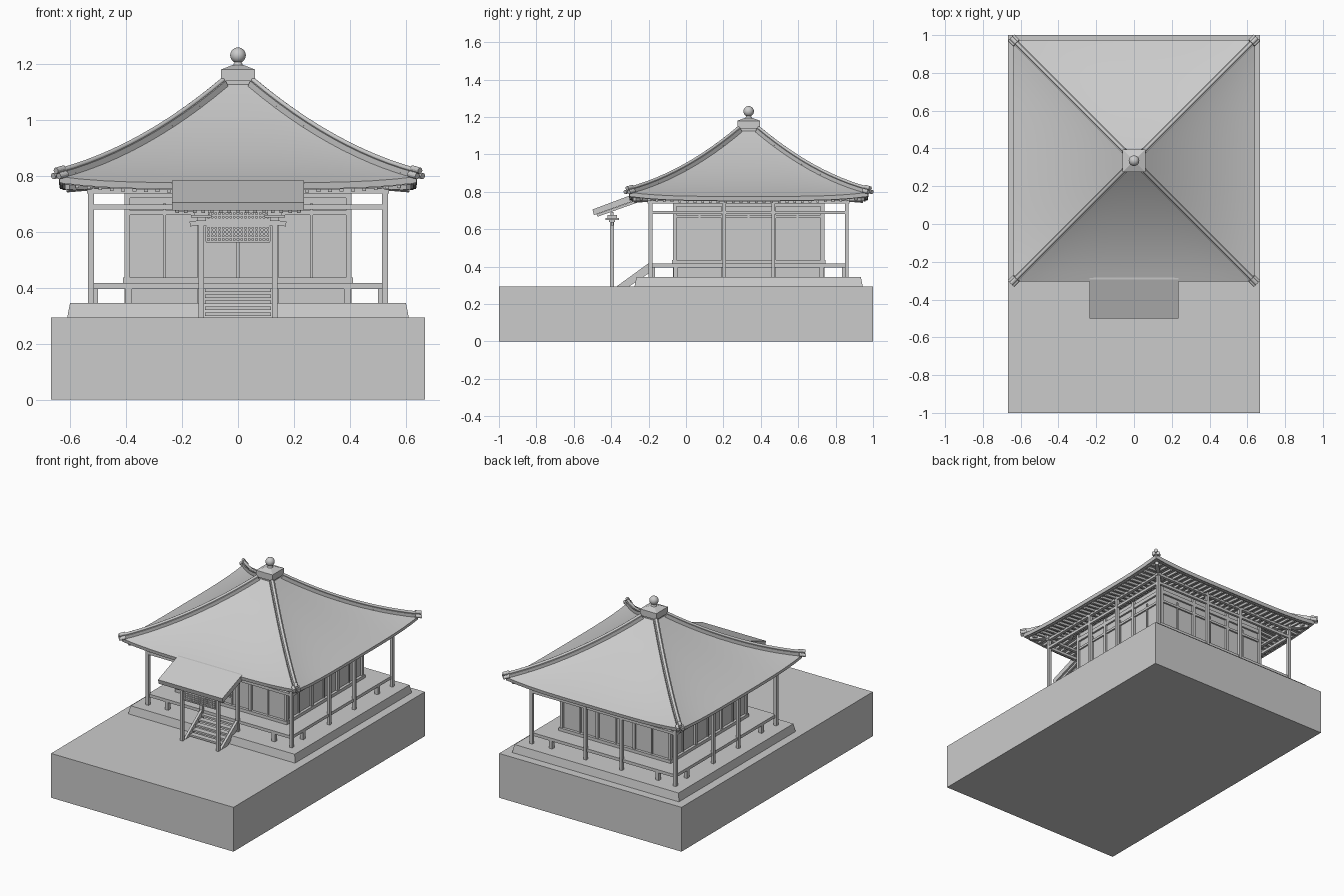
import bpy, bmesh, math
from mathutils import Vector, Matrix

cube = bpy.data.objects.get("Cube")
if cube:
    bpy.data.objects.remove(cube)

grey = bpy.data.materials.new("plain_grey")
grey.use_nodes = True
grey.diffuse_color = (0.6, 0.6, 0.6, 1)
grey.node_tree.nodes["Principled BSDF"].inputs["Base Color"].default_value = (0.6, 0.6, 0.6, 1)

CY = 0.335      # centre of the hall in y
EAVE = 0.64     # half width of the roof
GROUND = 0.293
PLINTH = 0.345


def add_object(name, data):
    obj = bpy.data.objects.new(name, data)
    data.materials.append(grey)
    bpy.context.collection.objects.link(obj)
    return obj


def finish(name, bm):
    bmesh.ops.recalc_face_normals(bm, faces=bm.faces)
    mesh = bpy.data.meshes.new(name)
    bm.to_mesh(mesh)
    bm.free()
    return add_object(name, mesh)


def smooth(obj, angle):
    bpy.ops.object.select_all(action='DESELECT')
    obj.select_set(True)
    bpy.context.view_layer.objects.active = obj
    bpy.ops.object.shade_smooth_by_angle(angle=math.radians(angle))


def box(bm, x, y, z):
    """Box from (min, max) ranges."""
    rng = (x, y, z)
    mid = Matrix.Translation([(a + b) / 2 for a, b in rng])
    bmesh.ops.create_cube(bm, size=1, matrix=mid @ Matrix.Diagonal([b - a for a, b in rng] + [1]))


def bar(bm, p, q, w, h):
    """Straight bar of width w and height h between two points."""
    p, q = Vector(p), Vector(q)
    turn = (q - p).to_track_quat('Y', 'Z').to_matrix().to_4x4()
    mat = Matrix.Translation((p + q) / 2) @ turn @ Matrix.Diagonal((w, (q - p).length, h, 1))
    bmesh.ops.create_cube(bm, size=1, matrix=mat)


def side(k, along, out, z):
    """Point on side k of the hall; side 0 is the front."""
    c, s = [(1, 0), (0, 1), (-1, 0), (0, -1)][k]
    return Vector((along * c + out * s, CY + along * s - out * c, z))


def side_box(bm, k, along, out, z):
    a, b = side(k, along[0], out[0], z[0]), side(k, along[1], out[1], z[1])
    box(bm, *[(min(u, v), max(u, v)) for u, v in zip(a, b)])


def prism(bm, profile, x0, x1):
    """Extrude a (y, z) profile along x."""
    face = bm.faces.new([bm.verts.new((x0, y, z)) for y, z in profile])
    new = bmesh.ops.extrude_face_region(bm, geom=[face])["geom"]
    bmesh.ops.translate(bm, vec=(x1 - x0, 0, 0), verts=[v for v in new if isinstance(v, bmesh.types.BMVert)])


# Ground block and plinth with battered sides
bm = bmesh.new()
box(bm, (-0.667, 0.667), (-1, 1), (0, GROUND))
finish("ground_block", bm)

bm = bmesh.new()
bmesh.ops.create_cone(bm, cap_ends=True, segments=4, radius1=0.61 * math.sqrt(2), radius2=0.6 * math.sqrt(2),
                      depth=PLINTH - GROUND, matrix=Matrix.Translation((0, CY, (PLINTH + GROUND) / 2))
                      @ Matrix.Rotation(math.pi / 4, 4, 'Z'))
finish("plinth", bm)

# Veranda deck, its stub legs, and the inner hall
bm = bmesh.new()
box(bm, (-0.525, 0.525), (CY - 0.525, CY + 0.525), (0.396, 0.416))
finish("veranda_deck", bm)

bm = bmesh.new()
box(bm, (-0.392, 0.392), (CY - 0.392, CY + 0.392), (PLINTH, 0.78))
finish("hall_core", bm)

posts, beams, stubs, frame = [bmesh.new() for _ in range(4)]
for k in range(4):
    for a in (-0.525, -0.131, 0.131):
        side_box(posts, k, (a - 0.01, a + 0.01), (0.515, 0.535), (PLINTH, 0.765))
    for a in (-0.39, 0.39):
        side_box(stubs, k, (a - 0.012, a + 0.012), (0.5, 0.524), (PLINTH, 0.4))
    side_box(beams, k, (-0.525, 0.525), (0.517, 0.533), (0.68, 0.698))
    side_box(beams, k, (-0.54, 0.54), (0.515, 0.535), (0.737, 0.754))
    # wall posts, thin mullions, sill and lintels
    for a in (-0.395, -0.135, 0.135):
        side_box(frame, k, (a - 0.01, a + 0.01), (0.385, 0.405), (PLINTH, 0.77))
    for a in (-0.262, 0, 0.262):
        side_box(frame, k, (a - 0.005, a + 0.005), (0.39, 0.399), (0.42, 0.7))
    for z0, z1, out in ((0.416, 0.436, 0.41), (0.66, 0.675, 0.402), (0.72, 0.745, 0.404)):
        side_box(frame, k, (-out, out), (0.385, out), (z0, z1))
finish("veranda_posts", posts)
finish("tie_beams", beams)
finish("deck_stubs", stubs)
finish("wall_frame", frame)


# Curved pyramid roof: rings from the top to the eave, then back along the soffit
def lift(d, s):
    return 0.022 * (d / EAVE) ** 2 * abs(s) ** 4


def roof_z(d, s=0):
    t = (d - 0.05) / (EAVE - 0.05)
    return 1.125 - 0.5 * t + 0.15 * t * t + lift(d, s)


N = 16
STEPS = [0.05 + (EAVE - 0.05) * i / 12 for i in range(13)]
levels = [(d, lambda d, s: roof_z(d, s)) for d in STEPS]
levels += [(EAVE - 0.004, lambda d, s: roof_z(d, s) - 0.024), (0.38, lambda d, s: 0.778)]
bm = bmesh.new()
rings = []
for d, height in levels:
    ring = []
    for k in range(4):
        for i in range(N):
            s = 2 * i / N - 1
            ring.append(bm.verts.new(side(k, s * d, d, height(d, s))))
    rings.append(ring)
for upper, lower in zip(rings, rings[1:]):
    for i in range(4 * N):
        j = (i + 1) % (4 * N)
        bm.faces.new((upper[i], upper[j], lower[j], lower[i]))
bm.faces.new(rings[0])
bm.faces.new(rings[-1])
smooth(finish("main_roof", bm), 18)

# Rafters, hip rafters and eave strip below the roof
bm = bmesh.new()
for k in range(4):
    for i in range(-14, 15):
        a = i * 0.041
        inner = max(0.42, abs(a))
        bar(bm, side(k, a, inner, 0.763), side(k, a, 0.612, 0.747 + lift(0.61, a / 0.61)), 0.014, 0.014)
    bar(bm, side(k, 0.42, 0.42, 0.762), side(k, 0.61, 0.61, 0.762), 0.024, 0.024)
    for i in range(N):
        s, e = 2 * i / N - 1, 2 * (i + 1) / N - 1
        bar(bm, side(k, s * 0.62, 0.62, 0.755 + lift(0.62, s)), side(k, e * 0.62, 0.62, 0.755 + lift(0.62, e)), 0.012, 0.012)
finish("eave_rafters", bm)

# Hip ridges: a flat course with a round cap tile, ending in a cluster of tiles
course = bmesh.new()
ends = bmesh.new()
cap = bpy.data.curves.new("hip_ridge_caps", 'CURVE')
cap.dimensions = '3D'
cap.bevel_depth = 0.009
cap.bevel_resolution = 2
cap.use_fill_caps = True
for k in range(4):
    path = [side(k, d, d, roof_z(d, 1) + 0.004) for d in STEPS]
    for p, q in zip(path, path[1:]):
        bar(course, p, q, 0.03, 0.022)
    spline = cap.splines.new('POLY')
    spline.points.add(len(path) - 1)
    for point, p in zip(spline.points, path):
        point.co = (p.x, p.y, p.z + 0.016, 1)
    outward = (path[-1] - path[-2]).normalized()
    across = outward.cross(Vector((0, 0, 1))).normalized()
    turn = outward.to_track_quat('Z', 'Y').to_matrix().to_4x4()
    for shift, rise in ((-0.014, 0), (0.014, 0), (0, 0.02)):
        at = path[-1] + across * shift + Vector((0, 0, rise)) - outward * 0.005
        bmesh.ops.create_cone(ends, cap_ends=True, segments=12, radius1=0.011, radius2=0.011,
                              depth=0.04, matrix=Matrix.Translation(at) @ turn)
finish("hip_ridge_courses", course)
finish("hip_ridge_ends", ends)
add_object("hip_ridge_caps", cap)

# Finial: square base, low pyramid cap, neck and ball
bm = bmesh.new()
for half, z0, z1 in ((0.047, 1.1, 1.142), (0.06, 1.138, 1.18)):
    box(bm, (-half, half), (CY - half, CY + half), (z0, z1))
bmesh.ops.create_cone(bm, cap_ends=True, segments=4, radius1=0.085, radius2=0.03, depth=0.015,
                      matrix=Matrix.Translation((0, CY, 1.187)) @ Matrix.Rotation(math.pi / 4, 4, 'Z'))
bmesh.ops.create_cone(bm, cap_ends=True, segments=16, radius1=0.02, radius2=0.012, depth=0.02,
                      matrix=Matrix.Translation((0, CY, 1.198)))
finish("finial_base", bm)
bm = bmesh.new()
bmesh.ops.create_uvsphere(bm, u_segments=24, v_segments=14, radius=0.028, matrix=Matrix.Translation((0, CY, 1.23)))
smooth(finish("finial_ball", bm), 40)

# Porch canopy with rafters
bm = bmesh.new()
prism(bm, [(-0.5, 0.705), (-0.295, 0.782), (-0.25, 0.785), (-0.25, 0.762), (-0.492, 0.675)], -0.235, 0.235)
for i in range(-7, 8):
    bar(bm, (i * 0.031, -0.475, 0.673), (i * 0.031, -0.25, 0.753), 0.012, 0.014)
finish("porch_canopy", bm)

# Porch posts, brackets, cross beams and lattice
PY = -0.395
bm = bmesh.new()
for sx in (-1, 1):
    x = sx * 0.131
    box(bm, (x - 0.01, x + 0.01), (PY - 0.01, PY + 0.01), (GROUND, 0.65))
    for half, z0, z1 in ((0.016, 0.638, 0.65), (0.036, 0.65, 0.66), (0.026, 0.66, 0.675)):
        box(bm, (x - half, x + half), (PY - half, PY + half), (z0, z1))
    bar(bm, (x, PY, 0.632), (sx * 0.172, PY, 0.628), 0.014, 0.018)
box(bm, (-0.131, 0.131), (PY - 0.008, PY + 0.008), (0.622, 0.642))
box(bm, (-0.225, 0.225), (PY - 0.008, PY + 0.008), (0.672, 0.692))
finish("porch_frame", bm)

bm = bmesh.new()
for z0, rows in ((0.565, 5), (0.645, 3)):
    z1 = z0 + (rows - 1) * 0.0135
    for i in range(18):
        x = -0.112 + i * 0.0132
        box(bm, (x - 0.0035, x + 0.0035), (PY - 0.003, PY + 0.003), (z0, z1))
    for r in range(rows):
        z = z0 + r * 0.0135
        box(bm, (-0.115, 0.115), (PY - 0.005, PY + 0.005), (z - 0.0035, z + 0.0035))
finish("porch_lattice", bm)

# Stairs with sloping stringers
bm = bmesh.new()
for i in range(5):
    y = -0.335 + i * 0.03
    z = 0.311 + i * 0.0215
    box(bm, (-0.118, 0.118), (y, y + 0.036), (z - 0.012, z))
for x in (-0.138, 0.122):
    prism(bm, [(-0.372, GROUND), (-0.305, GROUND), (-0.19, 0.37), (-0.19, 0.425)], x, x + 0.016)
finish("stairs", bm)
